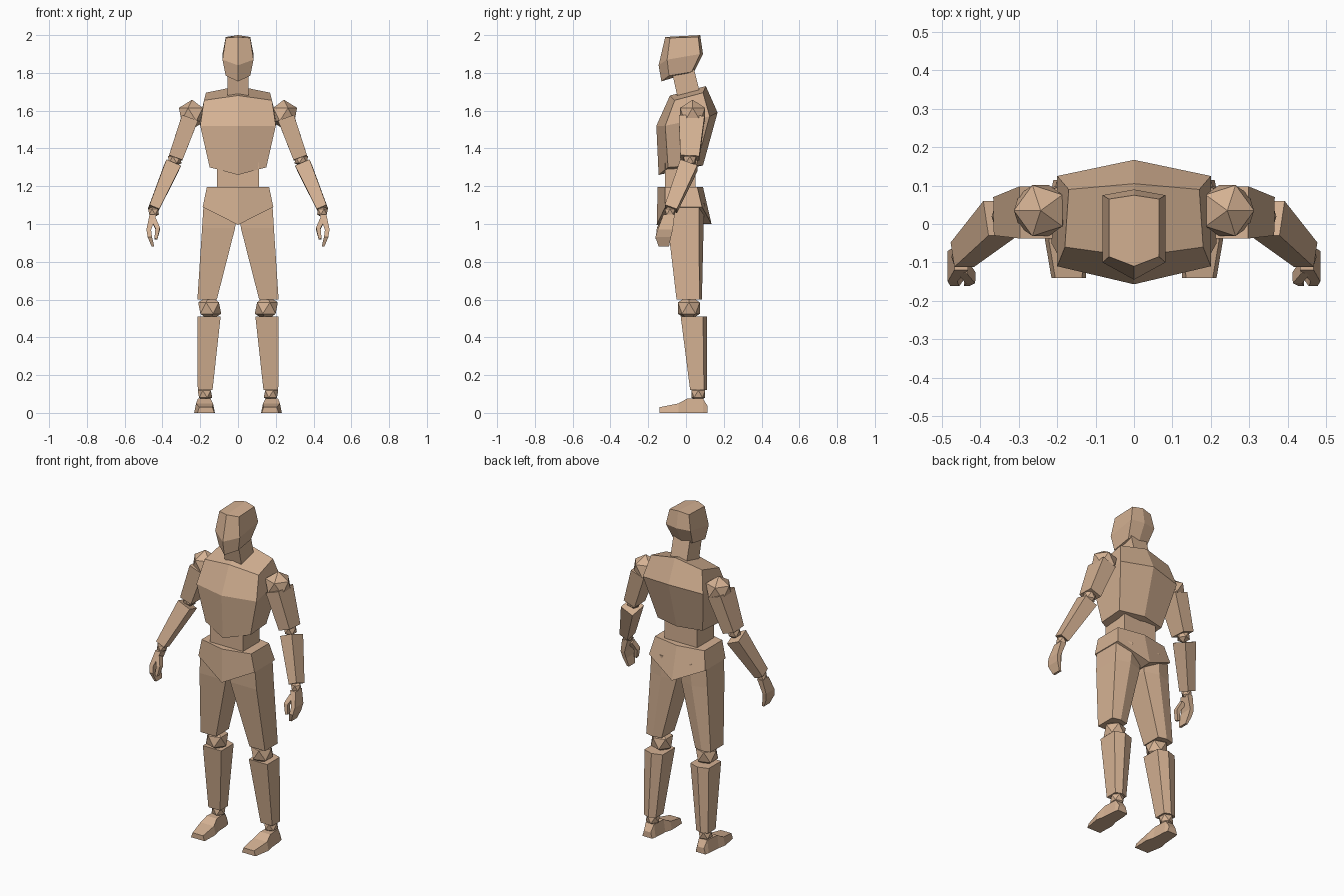
import bpy
import bmesh
from mathutils import Vector

if "Cube" in bpy.data.objects:
    bpy.data.objects.remove(bpy.data.objects["Cube"], do_unlink=True)

tan = bpy.data.materials.new("warm_tan")
tan.use_nodes = True
tan.diffuse_color = (0.66, 0.44, 0.29, 1)
tan.node_tree.nodes["Principled BSDF"].inputs["Base Color"].default_value = tan.diffuse_color

SIDES = (("left", 1), ("right", -1))


def finish(name, bm):
    bmesh.ops.recalc_face_normals(bm, faces=bm.faces)
    mesh = bpy.data.meshes.new(name)
    bm.to_mesh(mesh)
    bm.free()
    mesh.materials.append(tan)
    obj = bpy.data.objects.new(name, mesh)
    bpy.context.collection.objects.link(obj)


def loft(name, rings, side=1, split_caps=False):
    """Skin a stack of closed rings; caps may fold along the centre line."""
    bm = bmesh.new()
    loops = [[bm.verts.new((p[0] * side, p[1], p[2])) for p in r] for r in rings]
    n = len(loops[0])
    for a, b in zip(loops, loops[1:]):
        for i in range(n):
            j = (i + 1) % n
            bm.faces.new((a[i], a[j], b[j], b[i]))
    for cap in (loops[0], loops[-1]):
        if split_caps:
            bm.faces.new(cap[:4])
            bm.faces.new(cap[3:] + cap[:1])
        else:
            bm.faces.new(cap)
    finish(name, bm)


def body_ring(front, front_corner, back_corner, back):
    """Six-sided ring, symmetric about the centre plane."""
    right = [(-p[0], p[1], p[2]) for p in (back_corner, front_corner)]
    return [(0, *front), front_corner, back_corner, (0, *back)] + right


def leg_ring(z, x0, x1, front, back, ridge):
    """Five-sided ring with a ridge running down the back."""
    return [(x0, front, z), (x1, front, z), (x1, back, z),
            ((x0 + x1) / 2, back + ridge, z), (x0, back, z)]


def box_ring(z, x0, x1, y0, y1):
    return [(x0, y0, z), (x1, y0, z), (x1, y1, z), (x0, y1, z)]


def bone(name, side, points, sizes):
    """Tapered four-sided tube, each ring square to the path."""
    pts = [Vector(p) for p in points]
    rings = []
    for i, p in enumerate(pts):
        d = (pts[min(i + 1, len(pts) - 1)] - pts[max(i - 1, 0)]).normalized()
        v = (Vector((0, 1, 0)) - d * d.y).normalized()
        u = v.cross(d)
        hx, hy = sizes[i]
        rings.append([p + u * sx * hx + v * sy * hy
                      for sx, sy in ((-1, -1), (1, -1), (1, 1), (-1, 1))])
    loft(name, rings, side)


def joint(name, side, centre, radius):
    bm = bmesh.new()
    bmesh.ops.create_icosphere(bm, subdivisions=1, radius=radius)
    bmesh.ops.translate(bm, verts=bm.verts, vec=centre)
    bmesh.ops.scale(bm, verts=bm.verts, vec=(side, 1, 1))
    finish(name, bm)


# Head and neck
loft("head", [
    body_ring((-0.11, 1.99), (0.065, -0.085, 1.985), (0.065, 0.065, 1.99), (0.075, 2.0)),
    body_ring((-0.145, 1.84), (0.082, -0.1, 1.87), (0.082, 0.075, 1.9), (0.09, 1.9)),
    body_ring((-0.13, 1.755), (0.065, -0.09, 1.785), (0.065, 0.03, 1.805), (0.045, 1.81)),
], split_caps=True)
loft("neck", [box_ring(1.83, -0.055, 0.055, -0.08, 0.04),
              box_ring(1.65, -0.055, 0.055, -0.04, 0.085)])

# Trunk
loft("chest", [
    body_ring((-0.085, 1.68), (0.18, -0.06, 1.655), (0.17, 0.09, 1.695), (0.105, 1.73)),
    body_ring((-0.157, 1.52), (0.2, -0.11, 1.52), (0.2, 0.125, 1.57), (0.167, 1.59)),
    body_ring((-0.145, 1.26), (0.15, -0.095, 1.3), (0.15, 0.055, 1.31), (0.09, 1.31)),
], split_caps=True)
loft("waist", [box_ring(1.33, -0.11, 0.11, -0.11, 0.05),
               box_ring(1.14, -0.11, 0.11, -0.11, 0.05)])
loft("pelvis", [
    body_ring((-0.15, 1.195), (0.165, -0.11, 1.195), (0.165, 0.06, 1.195), (0.09, 1.195)),
    body_ring((-0.155, 0.995), (0.187, -0.11, 1.09), (0.187, 0.085, 1.09), (0.135, 1.0)),
], split_caps=True)

for label, s in SIDES:
    # Leg
    loft(label + "_thigh", [leg_ring(1.11, 0.005, 0.182, -0.1, 0.068, 0.03),
                            leg_ring(0.98, 0.015, 0.19, -0.095, 0.068, 0.025),
                            leg_ring(0.6, 0.112, 0.215, -0.05, 0.072, 0.012)], s)
    joint(label + "_knee", s, (0.15, 0.015, 0.555), 0.068)
    loft(label + "_shin", [leg_ring(0.51, 0.092, 0.215, -0.028, 0.09, 0.02),
                           leg_ring(0.12, 0.135, 0.213, 0.022, 0.095, 0.015)], s)
    joint(label + "_ankle", s, (0.175, 0.065, 0.1), 0.043)

    # Foot, skinned from toe to heel
    sections = ((-0.14, 0.125, 0.215, 0.03), (-0.04, 0.122, 0.232, 0.05),
                (0.005, 0.135, 0.222, 0.075), (0.09, 0.14, 0.215, 0.075),
                (0.115, 0.145, 0.21, 0.035))
    loft(label + "_foot", [[(x0, y, 0), (x1, y, 0), (x1 - 0.01, y, z), (x0 + 0.01, y, z)]
                           for y, x0, x1, z in sections], s)

    # Arm
    joint(label + "_shoulder", s, (0.243, 0.035, 1.58), 0.078)
    bone(label + "_upper_arm", s, [(0.255, 0.03, 1.56), (0.33, 0.02, 1.35)],
         [(0.045, 0.068), (0.038, 0.05)])
    joint(label + "_elbow", s, (0.335, 0.02, 1.34), 0.04)
    bone(label + "_forearm", s, [(0.347, 0.015, 1.31), (0.447, -0.08, 1.08)],
         [(0.042, 0.048), (0.028, 0.034)])
    joint(label + "_wrist", s, (0.447, -0.085, 1.065), 0.032)

    # Hand
    loft(label + "_hand", [box_ring(1.05, 0.432, 0.468, -0.12, -0.06),
                           box_ring(0.97, 0.46, 0.485, -0.15, -0.07),
                           box_ring(0.93, 0.455, 0.478, -0.162, -0.08),
                           box_ring(0.88, 0.443, 0.457, -0.145, -0.09)], s)
    bone(label + "_thumb", s, [(0.445, -0.115, 1.02), (0.425, -0.14, 0.975), (0.435, -0.15, 0.92)],
         [(0.014, 0.016), (0.012, 0.015), (0.008, 0.011)])
